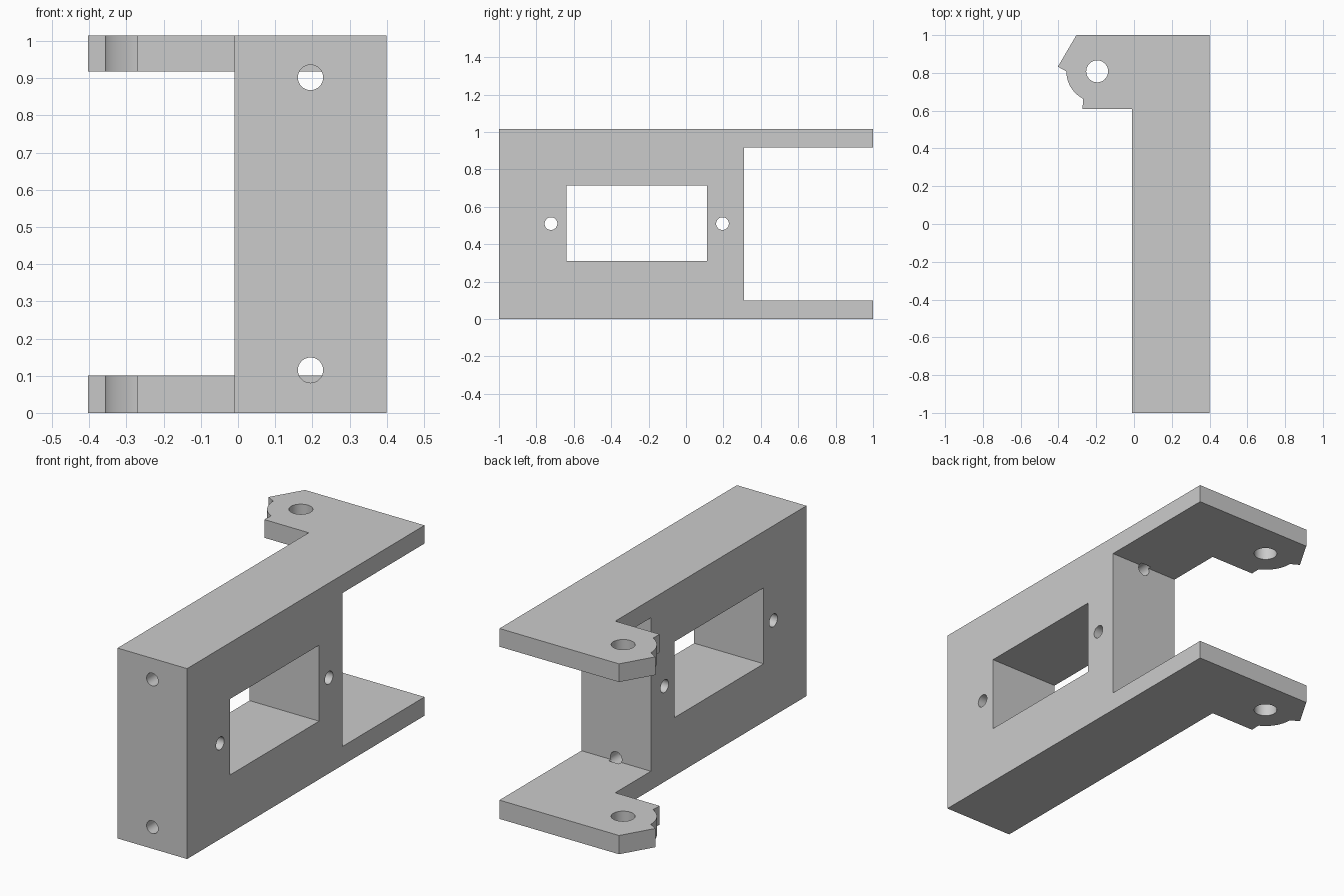
import bpy
import bmesh
import math
from mathutils import Matrix, Vector

if "Cube" in bpy.data.objects:
    bpy.data.objects.remove(bpy.data.objects["Cube"], do_unlink=True)

HEIGHT = 1.015
ARM = 0.1
PIVOT = Vector((-0.195, 0.808))

grey = bpy.data.materials.new("plain grey")
grey.use_nodes = True
grey.diffuse_color = (0.6, 0.6, 0.6, 1)
grey.node_tree.nodes["Principled BSDF"].inputs["Base Color"].default_value = (0.6, 0.6, 0.6, 1)


def finish(name, bm):
    bmesh.ops.recalc_face_normals(bm, faces=bm.faces)
    mesh = bpy.data.meshes.new(name)
    bm.to_mesh(mesh)
    bm.free()
    mesh.materials.append(grey)
    obj = bpy.data.objects.new(name, mesh)
    bpy.context.collection.objects.link(obj)
    return obj


def box(name, low, high):
    low, high = Vector(low), Vector(high)
    bm = bmesh.new()
    bmesh.ops.create_cube(bm, size=1, matrix=Matrix.Translation((low + high) / 2)
                          @ Matrix.Diagonal((*(high - low), 1)))
    return finish(name, bm)


def rod(name, centre, axis, radius, length):
    turn = Vector((0, 0, 1)).rotation_difference(Vector(axis)).to_matrix().to_4x4()
    bm = bmesh.new()
    bmesh.ops.create_cone(bm, cap_ends=True, segments=48, radius1=radius, radius2=radius,
                          depth=length, matrix=Matrix.Translation(centre) @ turn)
    return finish(name, bm)


# Bracket outline seen from above, with the rounded stop under the hinge lug
arc = [PIVOT + 0.163 * Vector((math.cos(a), math.sin(a)))
       for a in (math.radians(180 + 62.5 * i / 14) for i in range(15))]
outline = [(0.4, -1), (0.4, 1), (-0.305, 1), (-0.403, 0.833)]
outline += [tuple(p) for p in arc]
outline += [(-0.272, 0.61), (-0.01, 0.61), (-0.01, -1)]

bm = bmesh.new()
face = bm.faces.new([bm.verts.new((x, y, 0)) for x, y in outline])
top = bmesh.ops.extrude_face_region(bm, geom=[face])["geom"]
bmesh.ops.translate(bm, vec=(0, 0, HEIGHT),
                    verts=[v for v in top if isinstance(v, bmesh.types.BMVert)])
bracket = finish("servo_bracket", bm)

# Gap between the arms, window and holes
cutters = [
    box("arm_gap_cutter", (-0.6, 0.31, ARM), (0.6, 1.2, HEIGHT - ARM + 0.003)),
    box("window_cutter", (-0.2, -0.64, 0.31), (0.6, 0.112, 0.715)),
    rod("hinge_hole_cutter", (*PIVOT, 0.5), (0, 0, 1), 0.058, 2),
]
for y in (-0.722, 0.195):
    cutters.append(rod("side_hole_cutter", (0.2, y, 0.51), (1, 0, 0), 0.034, 1))
for z in (0.115, 0.902):
    cutters.append(rod("long_hole_cutter", (0.195, -0.35, z), (0, 1, 0), 0.034, 1.6))

# Limit the long holes to the block, so that they leave the arms whole
for cutter in cutters:
    if cutter.name.startswith("long_hole"):
        for v in cutter.data.vertices:
            v.co.y = min(v.co.y, 0.33)

bpy.ops.object.select_all(action="DESELECT")
bpy.context.view_layer.objects.active = bracket
bracket.select_set(True)
for cutter in cutters:
    cut = bracket.modifiers.new(cutter.name, "BOOLEAN")
    cut.operation = "DIFFERENCE"
    cut.solver = "EXACT"
    cut.object = cutter
    bpy.ops.object.modifier_apply(modifier=cut.name)
    bpy.data.objects.remove(cutter, do_unlink=True)

bpy.ops.object.shade_smooth_by_angle(angle=math.radians(25))
